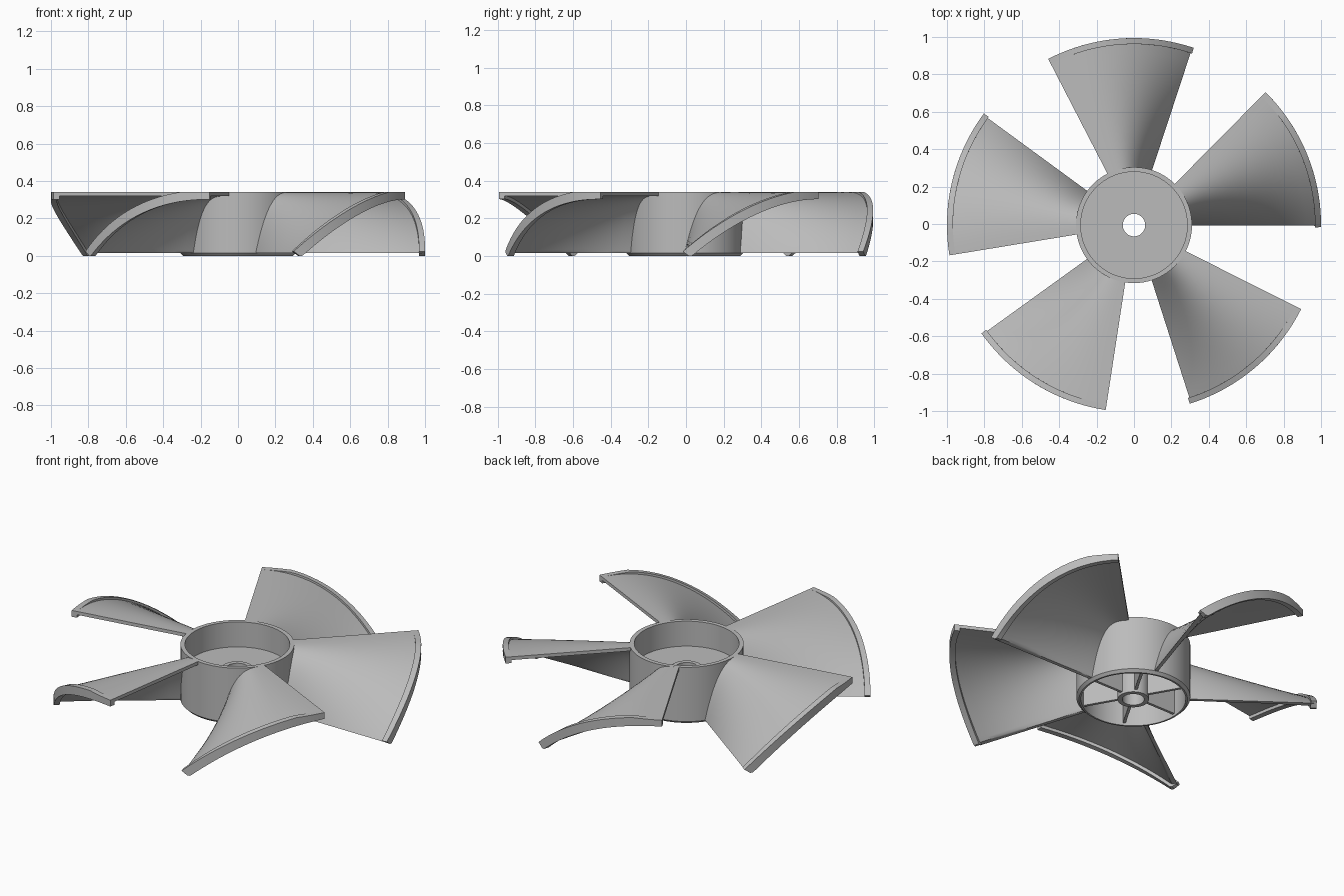
import bpy, bmesh
from math import sin, cos, radians, tau, hypot

if "Cube" in bpy.data.objects:
    bpy.data.objects.remove(bpy.data.objects["Cube"])

CENTRE_Y = -0.006
TOP = 0.34
BASE = 0.015
SPAN = radians(45.5)

grey = bpy.data.materials.new("plain_grey")
grey.use_nodes = True
grey.diffuse_color = (0.5, 0.5, 0.5, 1)
grey.node_tree.nodes["Principled BSDF"].inputs["Base Color"].default_value = (0.5, 0.5, 0.5, 1)


def finish(bm, name):
    bmesh.ops.remove_doubles(bm, verts=bm.verts, dist=0.00005)
    bmesh.ops.recalc_face_normals(bm, faces=bm.faces)
    mesh = bpy.data.meshes.new(name)
    bm.to_mesh(mesh)
    bm.free()
    mesh.materials.append(grey)
    obj = bpy.data.objects.new(name, mesh)
    obj.location.y = CENTRE_Y
    bpy.context.collection.objects.link(obj)
    bpy.ops.object.select_all(action='DESELECT')
    obj.select_set(True)
    bpy.context.view_layer.objects.active = obj
    bpy.ops.object.shade_smooth_by_angle(angle=radians(35))
    return obj


def lathe(profile, name, steps=72):
    """Revolve a closed (radius, height) outline about z."""
    bm = bmesh.new()
    rings = [[bm.verts.new((r * cos(tau * i / steps), r * sin(tau * i / steps), z))
              for r, z in profile] for i in range(steps)]
    n = len(profile)
    for i in range(steps):
        a, b = rings[i], rings[(i + 1) % steps]
        for j in range(n):
            k = (j + 1) % n
            bm.faces.new((a[j], b[j], b[k], a[k]))
    return finish(bm, name)


def blade_point(s, r, offset, start, low):
    """Point on the twisted blade surface, moved along its normal by offset."""
    power = 3.5 - 1.4 * (r - 0.3) / 0.7
    rise = TOP - BASE
    z = BASE + rise * (1 - (1 - s) ** power)
    slope = rise * power * (1 - s) ** (power - 1) / (SPAN * r)
    length = hypot(slope, 1)
    angle = start + s * SPAN - offset * slope / length / r
    z = min(TOP, max(low, z + offset / length))
    return r * cos(angle), r * sin(angle), z


def swept_solid(name, start, r0, r1, upper, lower, low, nr, ns=28):
    """Closed shell between two offsets of the blade surface."""
    bm = bmesh.new()
    grids = []
    for offset in (upper, lower):
        grids.append([[bm.verts.new(blade_point((i / ns) ** 1.5, r0 + (r1 - r0) * j / nr,
                                                offset, start, low))
                       for j in range(nr + 1)] for i in range(ns + 1)])
    for g in grids:
        for i in range(ns):
            for j in range(nr):
                bm.faces.new((g[i][j], g[i + 1][j], g[i + 1][j + 1], g[i][j + 1]))
    a, b = grids
    for i in range(ns):
        for j in (0, nr):
            bm.faces.new((a[i][j], a[i + 1][j], b[i + 1][j], b[i][j]))
    for j in range(nr):
        for i in (0, ns):
            bm.faces.new((a[i][j], a[i][j + 1], b[i][j + 1], b[i][j]))
    return finish(bm, name)


# Hub: open cup on top, hollow underside and a bored central boss
lathe([(0.295, 0), (0.31, 0.015), (0.31, TOP), (0.285, TOP), (0.285, 0.19),
       (0.085, 0.19), (0.085, 0.197), (0.06, 0.197), (0.06, 0), (0.085, 0),
       (0.085, 0.17), (0.285, 0.17), (0.285, 0)], "hub")

# Six stiffening ribs under the hub floor
bm = bmesh.new()
for k in range(6):
    a = tau * k / 6
    made = bmesh.ops.create_cube(bm, size=1)["verts"]
    for v in made:
        x, y, z = 0.182 + v.co.x * 0.215, v.co.y * 0.016, 0.095 + v.co.z * 0.16
        v.co = (x * cos(a) - y * sin(a), x * sin(a) + y * cos(a), z)
finish(bm, "hub_ribs")

# Five twisted blades, each with a lip along its outer edge
for k in range(5):
    start = radians(-0.2) + tau * k / 5
    swept_solid(f"blade_{k + 1}", start, 0.3, 0.985, 0, -0.02, BASE, 10)
    swept_solid(f"blade_lip_{k + 1}", start, 0.968, 1.0, 0.012, -0.038, 0, 1)
